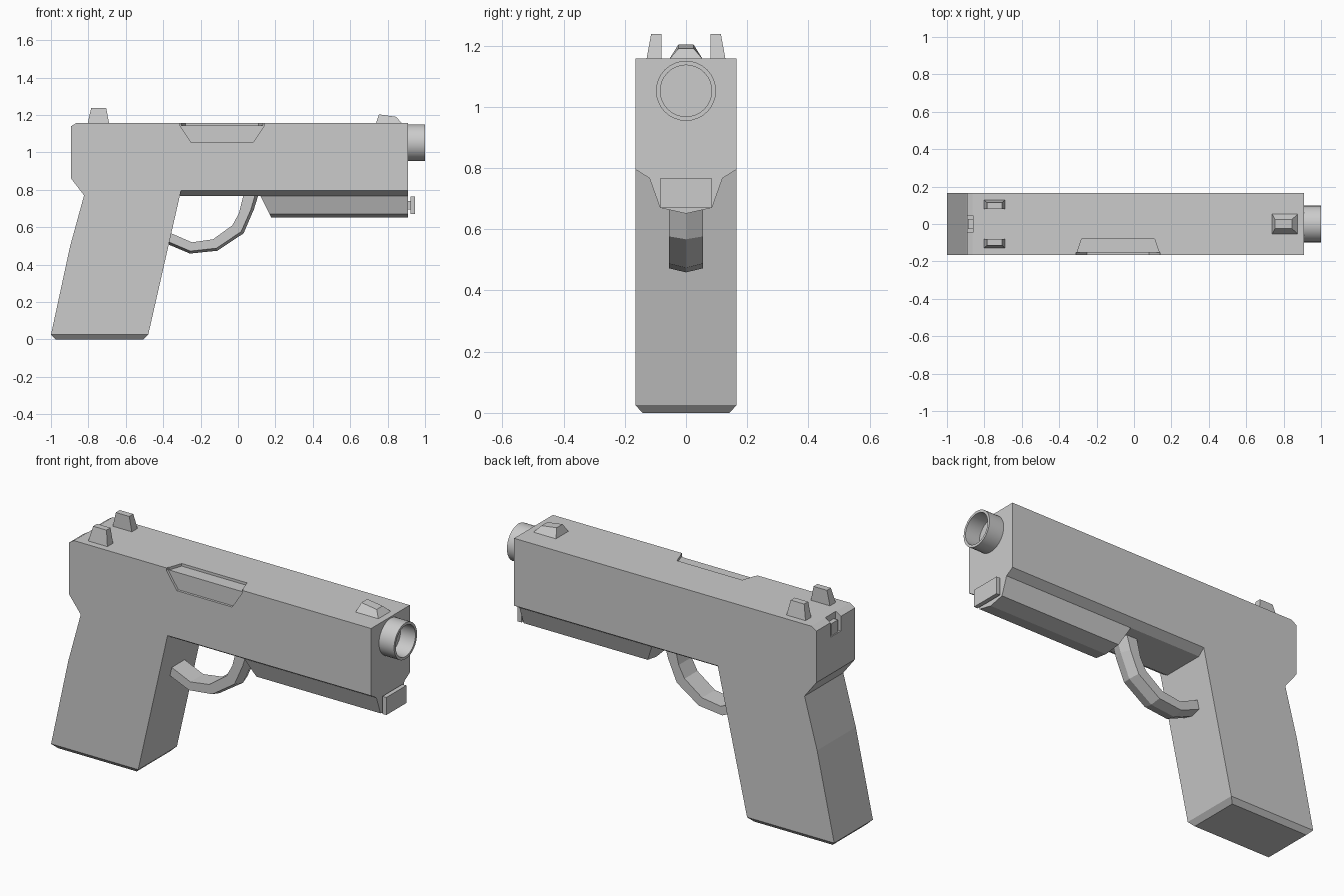
import bpy, bmesh, math

if "Cube" in bpy.data.objects:
    bpy.data.objects.remove(bpy.data.objects["Cube"])


def loft(name, rings):
    """Skin a list of equal-length point rings and cap both ends."""
    bm = bmesh.new()
    rows = [[bm.verts.new(p) for p in ring] for ring in rings]
    n = len(rows[0])
    for a, b in zip(rows, rows[1:]):
        for i in range(n):
            j = (i + 1) % n
            bm.faces.new((a[i], a[j], b[j], b[i]))
    bm.faces.new(rows[0])
    bm.faces.new(rows[-1])
    bmesh.ops.recalc_face_normals(bm, faces=bm.faces)
    mesh = bpy.data.meshes.new(name)
    bm.to_mesh(mesh)
    bm.free()
    ob = bpy.data.objects.new(name, mesh)
    bpy.context.collection.objects.link(ob)
    return ob


def side_prism(name, pts, y0, y1):
    return loft(name, [[(x, y, z) for x, z in pts] for y in (y0, y1)])


def rect(x0, x1, y0, y1, z):
    return [(x0, y0, z), (x1, y0, z), (x1, y1, z), (x0, y1, z)]


def box(name, x0, x1, y0, y1, z0, z1):
    return loft(name, [rect(x0, x1, y0, y1, z0), rect(x0, x1, y0, y1, z1)])


def cut(ob, cutter):
    mod = ob.modifiers.new("cut", 'BOOLEAN')
    mod.operation = 'DIFFERENCE'
    mod.solver = 'EXACT'
    mod.object = cutter
    bpy.context.view_layer.objects.active = ob
    bpy.ops.object.modifier_apply(modifier=mod.name)
    bpy.data.objects.remove(cutter)


W = 0.165

# slide and grip as one side profile
body = side_prism("body", [
    (-1, 0.025), (-0.898, 0.497), (-0.823, 0.77), (-0.893, 0.861),
    (-0.893, 1.139), (-0.863, 1.158), (0.91, 1.158), (0.91, 0.795),
    (-0.305, 0.795), (-0.48, 0.025)], -W, W)

# side opening wrapping over the top edge
cut(body, side_prism("port_side_cutter", [
    (-0.25, 1.052), (0.08, 1.052), (0.14, 1.143), (0.14, 1.2),
    (-0.31, 1.2), (-0.31, 1.143)], -0.3, -0.152))
top = [(-0.309, -0.2), (0.139, -0.2), (0.139, -W), (0.11, -0.08),
       (-0.28, -0.08), (-0.309, -W)]
cut(body, loft("port_top_cutter", [[(x, y, z) for x, y in top] for z in (1.144, 1.3)]))

# rear slot with a small block inside
cut(body, box("slot_cutter", -1, -0.862, -0.045, 0.045, 1.06, 1.3))
box("rear_block", -0.887, -0.855, -0.028, 0.028, 1.055, 1.125)

# chamfered grip base
loft("grip_base", [rect(-1, -0.48, -W, W, 0.025),
                   rect(-0.975, -0.505, -0.142, 0.142, 0)])

# bevelled underside of the slide
under = [(-W, 0.795), (W, 0.795), (0.12, 0.767), (-0.12, 0.767)]
loft("frame_underside", [[(x, y, z) for y, z in under] for x in (-0.33, 0.91)])

# front rail with a sloping back end
rail = [(-0.12, 0.768), (0.12, 0.768), (0.085, 0.67), (0, 0.651), (-0.085, 0.67)]
loft("front_rail", [[(0.12 + (0.768 - z) * 0.5, y, z) for y, z in rail],
                    [(0.91, y, z) for y, z in rail]])

# front lug
box("lug_neck", 0.9, 0.925, -0.06, 0.06, 0.695, 0.74)
box("front_lug", 0.922, 0.945, -0.085, 0.085, 0.67, 0.765)

# trigger guard: five-sided section swept along inner and outer curves
outer = [(0.11, 0.775), (0.085, 0.695), (0.03, 0.567), (-0.11, 0.474),
         (-0.257, 0.459), (-0.39, 0.515)]
inner = [(0.03, 0.775), (0.005, 0.674), (-0.03, 0.61), (-0.134, 0.535),
         (-0.246, 0.519), (-0.375, 0.575)]
rings = []
for (ox, oz), (ix, iz) in zip(outer, inner):
    ex, ez = ox + (ix - ox) * 0.22, oz + (iz - oz) * 0.22
    rings.append([(ix, -0.055, iz), (ix, 0.055, iz), (ex, 0.055, ez),
                  (ox, 0, oz), (ex, -0.055, ez)])
loft("trigger_guard", rings)

# hollow barrel end
barrel = loft("barrel", [
    [(x, r * math.cos(i * math.tau / 32), 1.052 + r * math.sin(i * math.tau / 32))
     for i in range(32)]
    for x, r in ((0.9, 0.098), (1, 0.098), (1, 0.084), (0.912, 0.084))])
bpy.context.view_layer.objects.active = barrel
barrel.select_set(True)
bpy.ops.object.shade_smooth_by_angle(angle=math.radians(30))

# sights
for side, s in (("left", 1), ("right", -1)):
    loft("rear_sight_" + side, [rect(-0.805, -0.688, s * 0.08, s * 0.13, 1.15),
                                rect(-0.785, -0.705, s * 0.08, s * 0.114, 1.237)])
loft("front_sight", [
    rect(0.738, 0.877, -0.055, 0.055, 1.155),
    [(0.754, -0.025, 1.203), (0.845, -0.025, 1.19),
     (0.845, 0.025, 1.19), (0.754, 0.025, 1.203)]])
